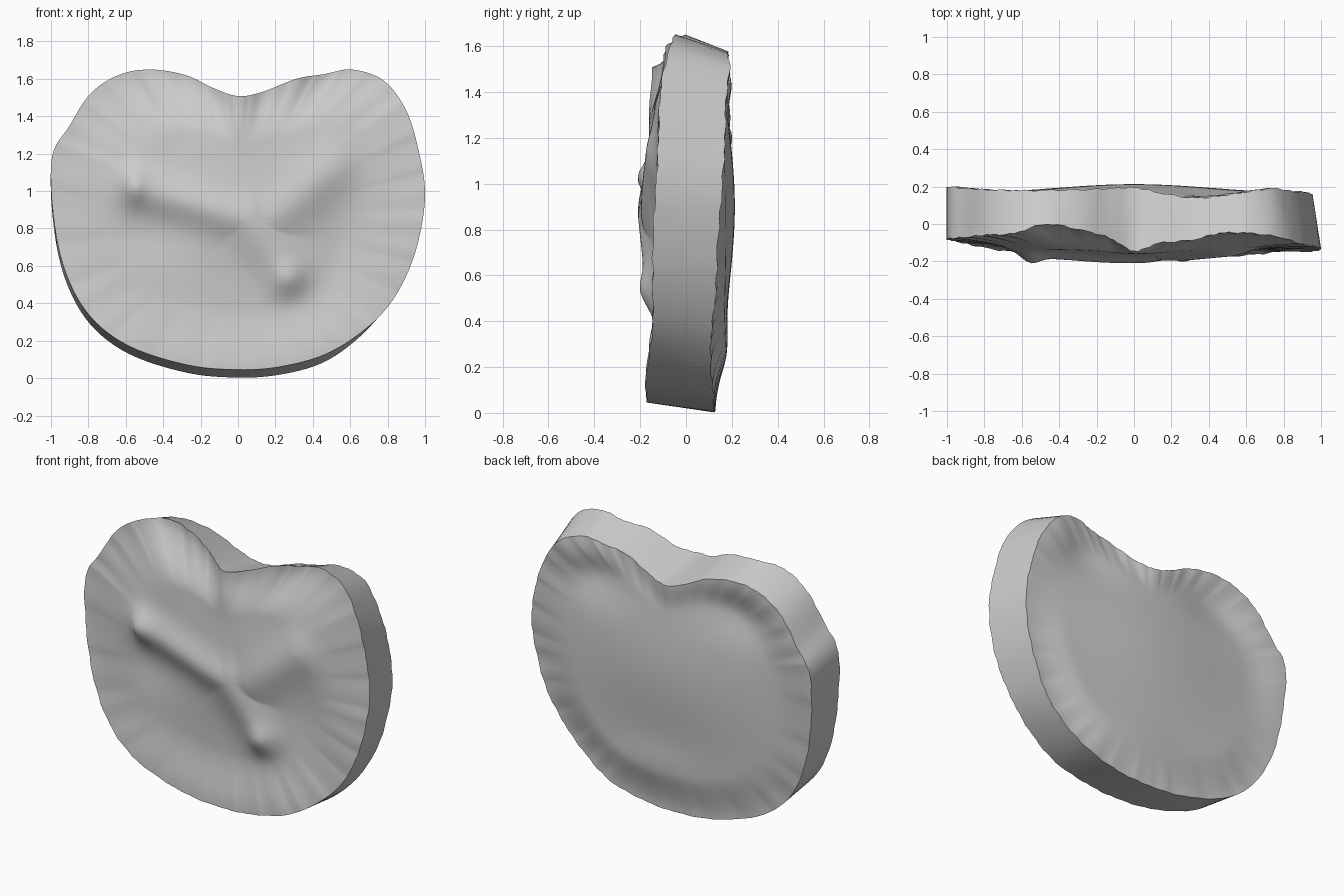
import bpy, bmesh, math

if "Cube" in bpy.data.objects:
    bpy.data.objects.remove(bpy.data.objects["Cube"])

# Outline stations: x, z of the front rim, then depth (y) of front rim and back rim
RIM = [
    (0.00, .045, -.17, .125), (.22, .06, -.17, .12), (.45, .12, -.175, .12), (.64, .23, -.165, .11),
    (.80, .38, -.145, .11), (.91, .57, -.145, .13), (.975, .78, -.145, .14), (1.0, 1.0, -.13, .155),
    (.965, 1.22, -.12, .17), (.90, 1.43, -.11, .175), (.78, 1.59, -.07, .19), (.61, 1.65, -.05, .17),
    (.46, 1.625, -.05, .15), (.31, 1.60, -.085, .14), (.13, 1.53, -.105, .17), (.0, 1.508, -.145, .195),
    (-.13, 1.55, -.075, .19), (-.28, 1.62, -.035, .185), (-.47, 1.65, 0.0, .18), (-.64, 1.62, -.05, .18),
    (-.79, 1.52, -.06, .185), (-.90, 1.35, -.07, .19), (-.995, 1.18, -.08, .20), (-.985, .85, -.085, .18),
    (-.92, .56, -.10, .16), (-.79, .33, -.13, .135), (-.58, .17, -.155, .125), (-.27, .07, -.165, .125),
]
STEPS, RINGS, WALL = 6, 40, 5
CENTRE = (0.0, 0.85)


def catmull(p0, p1, p2, p3, t):
    return [.5 * (2*b + (c-a)*t + (2*a-5*b+4*c-d)*t*t + (3*b-a-3*c+d)*t**3)
            for a, b, c, d in zip(p0, p1, p2, p3)]


def smooth(t):
    t = max(0.0, min(1.0, t))
    return t * t * (3 - 2 * t)


def blob(x, z, cx, cz, rx, rz):
    return math.exp(-((x-cx)/rx)**2 - ((z-cz)/rz)**2)


def ridge(x, z, a, b, r):
    dx, dz = b[0]-a[0], b[1]-a[1]
    t = max(0, min(1, ((x-a[0])*dx + (z-a[1])*dz) / (dx*dx + dz*dz)))
    return math.exp(-((x-a[0]-t*dx)**2 + (z-a[1]-t*dz)**2) / r**2)


def front_depth(x, z):
    # Plateau sloping away above a crooked lower edge
    y = -.125 - .045*blob(x, z, .02, 1.0, .5, .38)
    y -= .045*max(ridge(x, z, (-.54, 1.02), (.05, .84), .11),
                  ridge(x, z, (.05, .84), (.26, .56), .13),
                  .8*ridge(x, z, (.2, .86), (.5, 1.12), .13))
    y -= .03*blob(x, z, -.55, 1.02, .06, .09)
    y -= .025*blob(x, z, .27, .53, .08, .09)
    y -= .03*blob(x, z, .02, 1.42, .12, .14)
    y += .02*blob(x, z, -.5, .78, .25, .15) + .02*blob(x, z, .55, .75, .15, .25)
    return max(y, -.213)


def back_depth(x, z):
    # Broad dome with a shallow dish in each lobe
    y = .16 + .053*blob(x, z, .0, .9, .6, .45)
    y -= .035*blob(x, z, -.5, 1.38, .26, .16) + .035*blob(x, z, .5, 1.36, .26, .16)
    return y + .012*blob(x, z, .1, .3, .3, .12)


# Resample the outline and lean the back rim down and inward
n = len(RIM)
front_rim, back_rim = [], []
for i in range(n):
    for k in range(STEPS):
        x, z, yf, yb = catmull(*[RIM[(i+j) % n] for j in (-1, 0, 1, 2)], k/STEPS)
        j = .004*math.sin(i*2.3 + k*1.9)
        front_rim.append((x, yf + j, z))
        back_rim.append((x - .045*smooth((x-.3)/.6), yb - j, z - .042 - .03*smooth((z-1.1)/.4)))

bm = bmesh.new()
count = len(front_rim)


def bridge(a, b):
    for i in range(count):
        bm.faces.new((a[i], a[(i+1) % count], b[(i+1) % count], b[i]))


def cap(rim, depth, blend):
    first = previous = [bm.verts.new(p) for p in rim]
    cx, cz = CENTRE
    for r in range(1, RINGS):
        s = 1 - r/RINGS
        w = smooth((1-s)/blend)
        ring = []
        for px, py, pz in rim:
            x, z = cx + (px-cx)*s, cz + (pz-cz)*s
            ring.append(bm.verts.new((x, py*(1-w) + depth(x, z)*w, z)))
        bridge(previous, ring)
        previous = ring
    mid = bm.verts.new((cx, depth(cx, cz), cz))
    for i in range(count):
        bm.faces.new((previous[i], previous[(i+1) % count], mid))
    return first


# Two relief faces joined by the side wall
front = cap(front_rim, front_depth, .42)
back = cap(back_rim, back_depth, .30)
previous = front
for k in range(1, WALL):
    t = k/WALL
    ring = [bm.verts.new(a.co.lerp(b.co, t)) for a, b in zip(front, back)]
    bridge(previous, ring)
    previous = ring
bridge(previous, back)
bmesh.ops.recalc_face_normals(bm, faces=bm.faces)

mesh = bpy.data.meshes.new("lobed_slab")
bm.to_mesh(mesh)
bm.free()
slab = bpy.data.objects.new("lobed_slab", mesh)
bpy.context.collection.objects.link(slab)
bpy.context.view_layer.objects.active = slab
slab.select_set(True)
bpy.ops.object.shade_smooth_by_angle(angle=math.radians(40))
